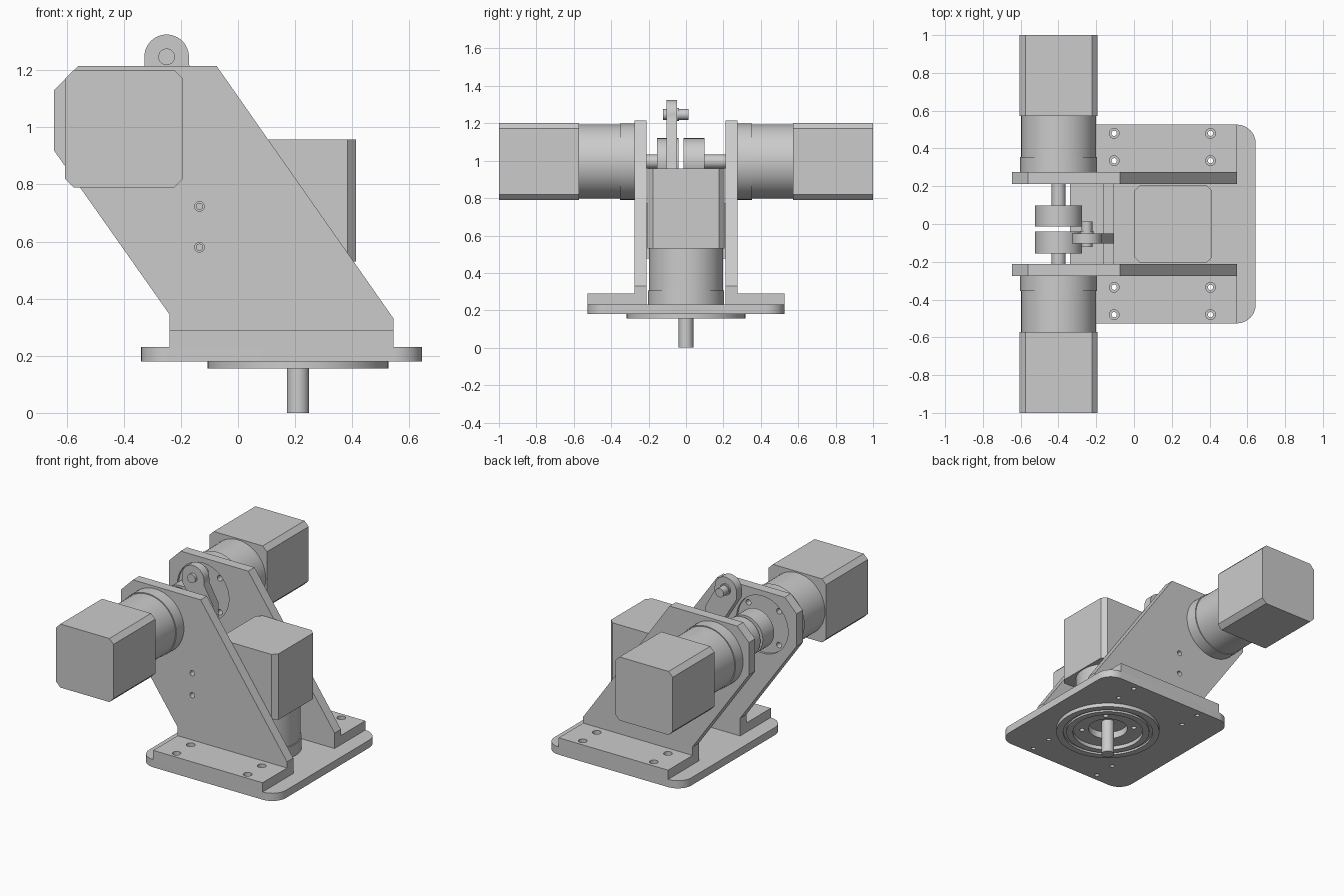
import bpy, bmesh
from math import sin, cos, pi, radians
from mathutils import Vector

if "Cube" in bpy.data.objects:
    bpy.data.objects.remove(bpy.data.objects["Cube"])


def place(a, b, t, axis):
    return Vector((a, t, b)) if axis == 'Y' else Vector((a, b, t))


def prism(name, pts, axis, lo, hi):
    """Extrude a 2D outline along Y (outline in XZ) or Z (outline in XY)."""
    bm = bmesh.new()
    low = [bm.verts.new(place(a, b, lo, axis)) for a, b in pts]
    top = [bm.verts.new(place(a, b, hi, axis)) for a, b in pts]
    bm.faces.new(low)
    bm.faces.new(top)
    n = len(pts)
    for i in range(n):
        j = (i + 1) % n
        bm.faces.new((low[i], low[j], top[j], top[i]))
    bmesh.ops.recalc_face_normals(bm, faces=bm.faces)
    me = bpy.data.meshes.new(name)
    bm.to_mesh(me)
    bm.free()
    ob = bpy.data.objects.new(name, me)
    bpy.context.collection.objects.link(ob)
    return ob


def arc(a, b, r, start, end, n):
    return [(a + r * cos(radians(start + (end - start) * i / n)),
             b + r * sin(radians(start + (end - start) * i / n))) for i in range(n + 1)]


def cyl(name, r, a, b, axis, lo, hi, n=64):
    return prism(name, arc(a, b, r, 0, 360, n)[:-1], axis, lo, hi)


def rect(x0, x1, y0, y1):
    return [(x0, y0), (x1, y0), (x1, y1), (x0, y1)]


def cut(ob, cutters):
    for c in cutters:
        c.hide_render = True
        m = ob.modifiers.new("cut", 'BOOLEAN')
        m.operation, m.solver, m.object = 'DIFFERENCE', 'EXACT', c
    bpy.context.view_layer.objects.active = ob
    for m in list(ob.modifiers):
        bpy.ops.object.modifier_apply(modifier=m.name)
    for c in cutters:
        bpy.data.objects.remove(c)


def motor(name, a, b, axis, s, start, mid, end):
    """Stepped round gearbox with a chamfered square motor behind it."""
    h, c = 0.206, 0.03
    k = h - c
    octagon = [(a + u, b + v) for u, v in
               [(-k, -h), (k, -h), (h, -k), (h, k), (k, h), (-k, h), (-h, k), (-h, -k)]]
    prism(name + "_body", octagon, axis, s * mid, s * end)
    cyl(name + "_gearbox", 0.198, a, b, axis, s * start, s * mid)
    cyl(name + "_gearbox_flange", 0.204, a, b, axis, s * start, s * (start + 0.08))


MX, MZ = -0.399, 0.995     # side motor axis
VX = 0.21                  # vertical motor axis
diag = [(cos(pi / 4 + i * pi / 2), sin(pi / 4 + i * pi / 2)) for i in range(4)]
bolts = [(x, y) for x in (-0.105, 0.405) for y in (0.335, 0.48)]

# Base plate with rounded corners and bolt holes
outline = []
for cx, cy, a0 in ((0.545, 0.427, 0), (-0.24, 0.427, 90), (-0.24, -0.427, 180), (0.545, -0.427, 270)):
    outline += arc(cx, cy, 0.099, a0, a0 + 90, 12)
base = prism("base_plate", outline, 'Z', 0.18, 0.23)
cut(base, [cyl("c", 0.014, x, s * y, 'Z', 0.1, 0.3, 20) for x, y in bolts for s in (1, -1)]
    + [cyl("c", 0.12, VX, 0, 'Z', 0.1, 0.3)]
    + [cyl("c", 0.016, VX + 0.16 * u, 0.16 * v, 'Z', 0.1, 0.3, 20) for u, v in diag])

# Turntable ring under the base: two races with a groove between
for name, ro, ri, lo in (("outer_race", 0.317, 0.275, 0.155), ("race_groove", 0.276, 0.254, 0.168),
                         ("inner_race", 0.255, 0.215, 0.155)):
    ring = cyl(name, ro, VX, 0, 'Z', lo, 0.181)
    cut(ring, [cyl("c", ri, VX, 0, 'Z', 0.1, 0.3)])

# Vertical motor and its output shaft
motor("vertical_motor", VX - 0.002, 0, 'Z', 1, 0.225, 0.53, 0.957)
cyl("vertical_shaft", 0.039, VX, 0, 'Z', 0, 0.24, 40)

side_profile = [(-0.24, 0.23), (0.545, 0.23), (0.545, 0.33), (-0.075, 1.215), (-0.56, 1.215),
                (-0.645, 1.13), (-0.645, 0.92), (-0.24, 0.345)]
for s, side in ((1, "back"), (-1, "front")):
    # Leaning side plate with motor recess and screw holes
    plate = prism(side + "_side_plate", side_profile, 'Y', s * 0.212, s * 0.276)
    cut(plate, [cyl("c", 0.185, MX, MZ, 'Y', s * 0.15, s * 0.227)]
        + [cyl("c", 0.018, MX + 0.155 * u, MZ + 0.155 * v, 'Y', s * 0.1, s * 0.4, 20) for u, v in diag]
        + [cyl("c", 0.017, -0.135, z, 'Y', s * 0.1, s * 0.4, 20) for z in (0.58, 0.723)])
    # Foot flange with counterbored holes
    foot = prism(side + "_foot", rect(-0.24, 0.545, s * 0.27, s * 0.526), 'Z', 0.23, 0.29)
    cut(foot, [cyl("c", 0.014, x, s * y, 'Z', 0.2, 0.35, 20) for x, y in bolts]
        + [cyl("c", 0.026, x, s * y, 'Z', 0.262, 0.35, 24) for x, y in bolts])
    # Side motor
    motor(side + "_motor", MX, MZ, 'Y', s, 0.274, 0.572, 1.0)

# Shafts and hubs on the side motors
for side, end, lo, hi in (("back", 0.24, -0.014, 0.099), ("front", -0.24, -0.155, -0.039)):
    cyl(side + "_shaft", 0.037, MX, MZ, 'Y', lo if end > 0 else hi, end, 40)
    cyl(side + "_hub", 0.125, MX, MZ, 'Y', lo, hi)

# Cross bar joining the plates
bar = prism("cross_bar", rect(-0.165, -0.105, 0.476, 0.77), 'Y', -0.213, 0.213)
cut(bar, [cyl("c", 0.011, -0.135, z, 'Y', s * 0.15, s * 0.3, 16) for z in (0.58, 0.723) for s in (1, -1)])

# Bent arm rising from the bar, with a pin through its eye
arm = arc(-0.25, 1.247, 0.078, 0, 180, 24) + [(-0.328, 1.2), (-0.165, 0.93), (-0.165, 0.76),
                                             (-0.105, 0.76), (-0.105, 1.1), (-0.172, 1.22)]
prism("arm", arm, 'Y', -0.104, -0.049)
cyl("arm_pin", 0.029, -0.25, 1.247, 'Y', -0.122, 0.014, 32)
cyl("arm_pin_collar", 0.036, -0.25, 1.247, 'Y', -0.05, -0.038, 32)

# Smooth the round faces, keep edges sharp
bpy.ops.object.select_all(action='SELECT')
bpy.ops.object.shade_smooth_by_angle(angle=radians(30))
